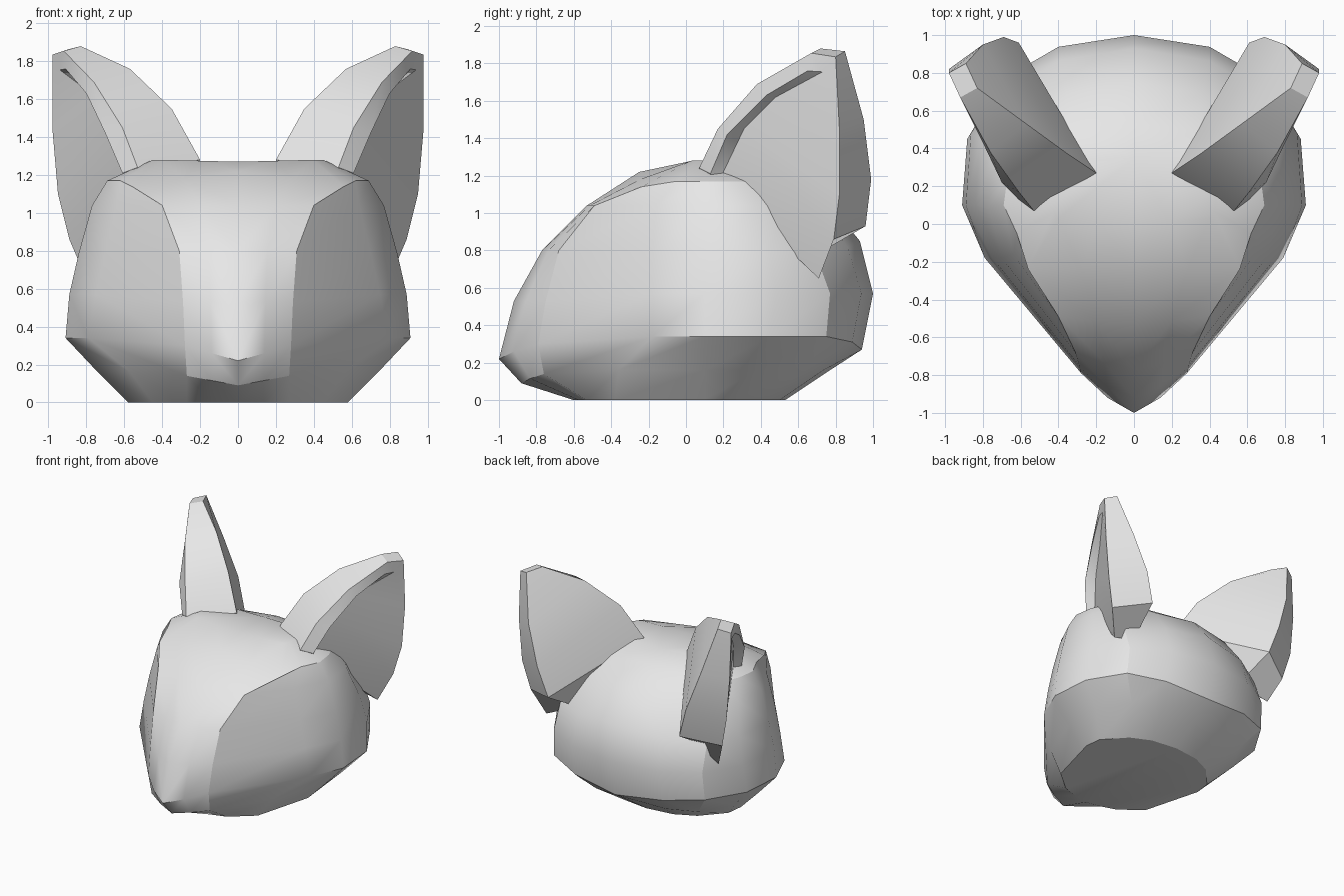
import bpy
import bmesh
import math
from mathutils import Vector

default_cube = bpy.data.objects.get("Cube")
if default_cube:
    bpy.data.objects.remove(default_cube, do_unlink=True)


def make_material(name, value):
    material = bpy.data.materials.new(name)
    color = (value, value, value, 1)
    material.use_nodes = True
    material.diffuse_color = color
    material.node_tree.nodes["Principled BSDF"].inputs["Base Color"].default_value = color
    return material


def loft(name, rows, material, closed_loop, extra_faces, creases=()):
    """Skin stacked rows of points, then mirror the part across the centre plane."""
    bm = bmesh.new()
    grid = [[bm.verts.new(point) for point in row] for row in rows]
    columns = len(rows[0])
    spans = columns if closed_loop else columns - 1
    for lower, upper in zip(grid, grid[1:]):
        for c in range(spans):
            d = (c + 1) % columns
            bm.faces.new((lower[c], lower[d], upper[d], upper[c]))
    for corners in extra_faces:
        bm.faces.new([grid[r][c] for r, c in corners])
    bmesh.ops.recalc_face_normals(bm, faces=bm.faces)
    mesh = bpy.data.meshes.new(name)
    bm.to_mesh(mesh)
    bm.free()
    mesh.materials.append(material)

    part = bpy.data.objects.new(name, mesh)
    bpy.context.collection.objects.link(part)
    bpy.ops.object.select_all(action="DESELECT")
    part.select_set(True)
    bpy.context.view_layer.objects.active = part
    bpy.ops.object.shade_smooth_by_angle(angle=math.radians(30))

    # Keep the chosen ridge lines crisp
    sharp_pairs = set()
    for (r, c), (s, d) in creases:
        sharp_pairs.add(frozenset((r * columns + c, s * columns + d)))
    for edge in mesh.edges:
        if frozenset(edge.vertices) in sharp_pairs:
            edge.use_edge_sharp = True

    mirror = part.modifiers.new("Mirror", "MIRROR")
    mirror.use_clip = True
    mirror.merge_threshold = 0.001
    return part


def head_row(front, brow, side_z, cheek, widest, rear_y, corner, back):
    """Half a ring, from the centre of the face round to the centre of the back."""
    nose = Vector((0, *front))
    ridge = Vector(brow)
    rear_corner = Vector((*corner, side_z))
    nape = Vector((0, *back))
    face_mid = nose.lerp(ridge, 0.5)
    face_mid.y = nose.y + 0.38 * (ridge.y - nose.y)
    back_mid = nape.lerp(rear_corner, 0.58)
    back_mid.y = nape.y + 0.27 * (rear_corner.y - nape.y)
    return [nose, face_mid, ridge, (*cheek, side_z), (widest, 0.1, side_z),
            (widest * 0.97, rear_y, side_z), rear_corner, back_mid, nape]


fur = make_material("grey", 0.8)

# Head: front (y, z), brow ridge, side height, cheek, width, rear y, rear corner, back (y, z)
head_rows = [
    head_row((-.6, 0), (.27, -.53, 0), 0, (.45, -.38), .58, .24, (.4, .42), (.53, 0)),
    head_row((-.88, .09), (.27, -.76, .14), .16, (.57, -.36), .74, .38, (.56, .64), (.77, .16)),
    head_row((-1, .22), (.28, -.79, .3), .34, (.79, -.18), .91, .45, (.7, .75), (.94, .27)),
    head_row((-.92, .53), (.29, -.75, .53), .57, (.75, -.18), .89, .48, (.69, .77), (1, .57)),
    head_row((-.77, .8), (.31, -.68, .8), .79, (.7, -.18), .84, .45, (.68, .69), (.93, .85)),
    head_row((-.53, 1.04), (.4, -.49, 1.04), 1.04, (.64, -.16), .77, .37, (.62, .53), (.75, 1.07)),
    head_row((-.25, 1.22), (.56, -.24, 1.14), 1.17, (.62, -.05), .69, .25, (.6, .41), (.53, 1.21)),
    head_row((0, 1.27), (.4, .03, 1.28), 1.28, (.43, .06), .45, .2, (.4, .3), (.35, 1.27)),
]
top = len(head_rows) - 1
points = len(head_rows[0])
ring = range(points)
caps = [[(0, c) for c in ring], [(top, c) for c in ring]]
ridge_lines = [((r, c), (r + 1, c)) for r in range(1, top - 1) for c in (2, 6)]
ridge_lines += [((top - 1, c), (top - 1, c + 1)) for c in range(2, 6)]
loft("head", head_rows, fur, False, caps, ridge_lines)

# Ears: inner front, outer front, rim lip, hollow, outer back, inner back
ear_rows = [
    [(.83, .72, 1.88), (.92, .67, 1.855), (.91, .65, 1.76),
     (.94, .73, 1.755), (.98, .8, 1.835), (.89, .85, 1.865)],
    [(.57, .53, 1.76), (.76, .38, 1.69), (.8, .43, 1.63),
     (.76, .48, 1.62), (.98, .82, 1.45), (.8, .95, 1.5)],
    [(.35, .37, 1.55), (.61, .17, 1.45), (.7, .22, 1.42),
     (.66, .31, 1.45), (.95, .82, 1.1), (.69, .99, 1.18)],
    [(.2, .27, 1.28), (.53, .07, 1.24), (.61, .13, 1.21),
     (.58, .2, 1.22), (.89, .79, .86), (.61, .96, .93)],
    [(.3, .3, 1.1), (.5, .15, 1.1), (.55, .18, 1.1),
     (.56, .24, 1.1), (.8, .71, .65), (.55, .65, .75)],
]
base = len(ear_rows) - 1
tip_face = [(0, c) for c in (0, 1, 4, 5)]
tip_lip = [(0, c) for c in (1, 2, 3, 4)]
base_face = [(base, c) for c in range(len(ear_rows[0]))]
ear_edges = [((r, c), (r + 1, c)) for r in range(base) for c in (0, 1, 2, 3, 4, 5)]
loft("ears", ear_rows, fur, True, [tip_face, tip_lip, base_face], ear_edges)
